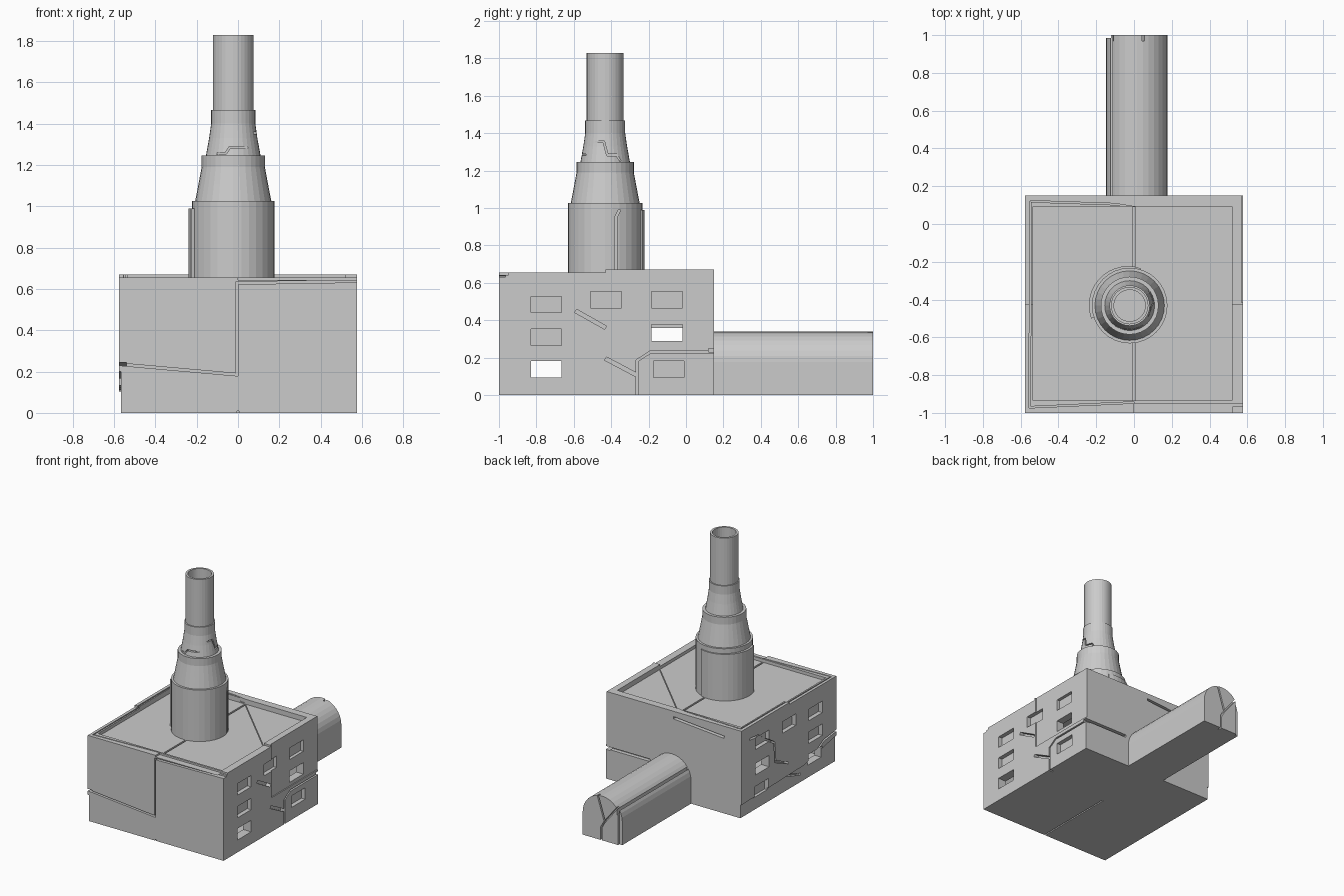
import bpy, bmesh, math
from mathutils import Vector

if "Cube" in bpy.data.objects:
    bpy.data.objects.remove(bpy.data.objects["Cube"])

grey = bpy.data.materials.new("concrete_grey")
grey.diffuse_color = (0.6, 0.6, 0.6, 1)
grey.use_nodes = True
grey.node_tree.nodes["Principled BSDF"].inputs["Base Color"].default_value = grey.diffuse_color

# axis order for extruding a 2D outline (u, v) along w
AXES = {'x': lambda u, v, w: (w, u, v),
        'y': lambda u, v, w: (u, w, v),
        'z': lambda u, v, w: (u, v, w)}


def finish(name, bm):
    bmesh.ops.recalc_face_normals(bm, faces=bm.faces)
    me = bpy.data.meshes.new(name)
    bm.to_mesh(me)
    bm.free()
    me.materials.append(grey)
    ob = bpy.data.objects.new(name, me)
    bpy.context.collection.objects.link(ob)
    return ob


def prism(name, outline, axis, w0, w1):
    bm = bmesh.new()
    f = AXES[axis]
    a = [bm.verts.new(f(u, v, w0)) for u, v in outline]
    b = [bm.verts.new(f(u, v, w1)) for u, v in outline]
    bm.faces.new(a)
    bm.faces.new(b)
    for i in range(len(a)):
        j = (i + 1) % len(a)
        bm.faces.new((a[i], a[j], b[j], b[i]))
    return finish(name, bm)


def rect(u0, u1, v0, v1):
    return [(u0, v0), (u1, v0), (u1, v1), (u0, v1)]


def ribbon(points, width):
    """Mitred outline of constant width around a polyline."""
    p = [Vector(q) for q in points]
    left, right = [], []
    for i, q in enumerate(p):
        d0 = (q - p[i - 1]).normalized() if i else (p[1] - q).normalized()
        d1 = (p[i + 1] - q).normalized() if i < len(p) - 1 else d0
        n = Vector((-d0.y - d1.y, d0.x + d1.x)).normalized()
        m = n * (width / 2 / max(0.5, n.dot(Vector((-d0.y, d0.x)))))
        left.append(tuple(q + m))
        right.append(tuple(q - m))
    return left + right[::-1]


def cut(target, outline, axis, w0, w1):
    cutter = prism("cutter", outline, axis, w0, w1)
    cutter.hide_render = True
    mod = target.modifiers.new("cut", 'BOOLEAN')
    mod.operation, mod.solver, mod.object = 'DIFFERENCE', 'EXACT', cutter
    bpy.context.view_layer.objects.active = target
    bpy.ops.object.modifier_apply(modifier=mod.name)
    bpy.data.objects.remove(cutter)


def lathe(name, profile, cx, cy, n=32):
    bm = bmesh.new()
    rings = [[bm.verts.new((cx + r * math.cos(math.tau * i / n),
                            cy + r * math.sin(math.tau * i / n), z))
              for i in range(n)] for r, z in profile]
    for a, b in zip(rings, rings[1:]):
        for i in range(n):
            j = (i + 1) % n
            bm.faces.new((a[i], a[j], b[j], b[i]))
    bm.faces.new(rings[0])
    bm.faces.new(rings[-1])
    return finish(name, bm)


# main hall: hollow block with a sunken roof
hall = prism("main_hall", rect(-0.577, 0.577, -1, 0.15), 'z', 0, 0.67)
cut(hall, rect(-0.51, 0.51, -0.93, 0.085), 'z', 0.05, 0.57)
cut(hall, rect(-0.535, 0.52, -0.935, 0.092), 'z', 0.632, 0.8)
# settled sections: lower front parapet, slightly shifted wall pieces
cut(hall, rect(-0.7, 0.7, -1.1, -0.43), 'z', 0.656, 0.8)
cut(hall, rect(-0.001, 0.7, -1.1, -0.95), 'z', 0.643, 0.8)
cut(hall, rect(-0.415, 0.2, 0.262, 0.8), 'x', 0.569, 0.7)
cut(hall, [(-1.1, -0.1), (0.3, -0.1), (0.3, 0.1), (-0.6, 0.12), (-1.1, 0.22)],
    'x', -0.7, -0.567)

# windows: shallow blind recesses, two of them broken open
windows = [(-0.83, 0.44, 0), (-0.83, 0.265, 0), (-0.83, 0.095, 1),
           (-0.51, 0.465, 0), (-0.185, 0.465, 0), (-0.185, 0.29, 1),
           (-0.175, 0.095, 0)]
for y, z, is_open in windows:
    for s in (1, -1):
        depth = 0.49 if is_open else 0.545
        drop = 0.02 if is_open and z > 0.2 and s < 0 else 0
        cut(hall, rect(y, y + 0.165, z - drop, z + 0.088 - drop), 'x',
            s * depth, s * 0.7)

# wall and roof cracks: axis, span along the axis, width, path
cracks = [
    ('y', -1.1, -0.965, 0.012, [(-0.7, 0.25), (-0.57, 0.235), (-0.005, 0.185),
                                (-0.005, 0.628), (0.7, 0.64)]),
    ('x', 0.54, 0.7, 0.012, [(-0.26, -0.1), (-0.26, 0.185), (-0.19, 0.23), (0.3, 0.23)]),
    ('x', 0.54, 0.7, 0.02, [(-0.26, 0.105), (-0.43, 0.195)]),
    ('x', 0.54, 0.7, 0.02, [(-0.59, 0.45), (-0.43, 0.36)]),
    ('x', -0.7, -0.54, 0.014, [(0.05, 0.57), (-0.05, 0.56), (-0.25, 0.43),
                               (-0.26, 0.28), (-0.42, 0.21)]),
    ('x', -0.7, -0.54, 0.014, [(-0.42, 0.11), (-0.58, 0.06)]),
    ('x', -0.7, -0.54, 0.014, [(-0.72, 0.15), (-0.85, 0.22), (-1.1, 0.25)]),
    ('y', 0.12, 0.3, 0.018, [(0.0, 0.62), (-0.43, 0.585)]),
    ('y', 0.12, 0.3, 0.02, [(0.7, 0.24), (0.2, 0.24)]),
    ('z', 0.605, 0.64, 0.014, [(0.0, -0.934), (0.0, 0.09)]),
    ('z', 0.625, 0.64, 0.005, [(0.0, 0.088), (0.515, -0.42)]),
    ('z', 0.64, 0.8, 0.008, [(-0.548, 0.12), (-0.1, 0.105), (0.0, 0.088)]),
    ('z', 0.64, 0.8, 0.008, [(-0.548, 0.12), (-0.552, -0.97), (0.0, -0.945)]),
    ('z', -0.1, 0.01, 0.01, [(0.0, -1.1), (0.0, -0.35)]),
]
for axis, w0, w1, width, path in cracks:
    cut(hall, ribbon(path, width), axis, w0, w1)

# vaulted tunnel behind the hall
R, CX = 0.163, 0.015
arch = [(CX + R, 0), *[(CX + R * math.cos(math.pi * i / 16),
                        0.177 + R * math.sin(math.pi * i / 16)) for i in range(17)],
        (CX - R, 0)]
tunnel = prism("vaulted_tunnel", arch, 'y', 0.14, 1.0)
cut(tunnel, ribbon([(-0.12, 0.1), (-0.12, 1.1)], 0.01), 'z', 0.23, 0.4)
cut(tunnel, rect(-0.3, -0.122, 0.984, 1.1), 'z', -0.1, 0.5)
for path in ([(0.02, -0.1), (0.02, 0.1), (-0.01, 0.15), (0.07, 0.4)],
             [(-0.01, 0.15), (-0.13, 0.3)]):
    cut(tunnel, ribbon(path, 0.012), 'y', 0.97, 1.1)

# stepped hollow chimney
X, Y = -0.023, -0.432
profile = [(0.2, 0.62), (0.2, 1.027), (0.184, 1.027), (0.168, 1.11), (0.153, 1.19),
           (0.153, 1.247), (0.132, 1.247), (0.117, 1.33), (0.107, 1.4),
           (0.107, 1.467), (0.099, 1.467), (0.099, 1.83), (0.083, 1.83), (0.083, 0.7)]
chimney = lathe("chimney", profile, X, Y)
cut(chimney, ribbon([(-0.2, 1.256), (-0.06, 1.256), (-0.04, 1.285), (0.06, 1.285)], 0.009),
    'y', -0.7, -0.535)
cut(chimney, ribbon([(-0.53, 1.355), (-0.44, 1.355), (-0.42, 1.283),
                     (-0.37, 1.283), (-0.35, 1.25)], 0.009), 'x', 0.075, 0.3)

# displaced slab of the chimney base
sector = [(X, Y)] + [(-0.032 + 0.207 * math.cos(math.radians(a)),
                      -0.43 + 0.207 * math.sin(math.radians(a)))
                     for a in range(70, 201, 10)]
prism("chimney_base_slab", sector, 'z', 0.625, 0.99)
cut(bpy.data.objects["chimney_base_slab"],
    [(X + 0.17 * math.cos(math.tau * i / 32), Y + 0.17 * math.sin(math.tau * i / 32))
     for i in range(32)], 'z', 0.5, 1.2)
cut(chimney, ribbon([(-0.375, 0.6), (-0.375, 0.95), (-0.355, 0.99)], 0.012), 'x', 0.13, 0.3)
